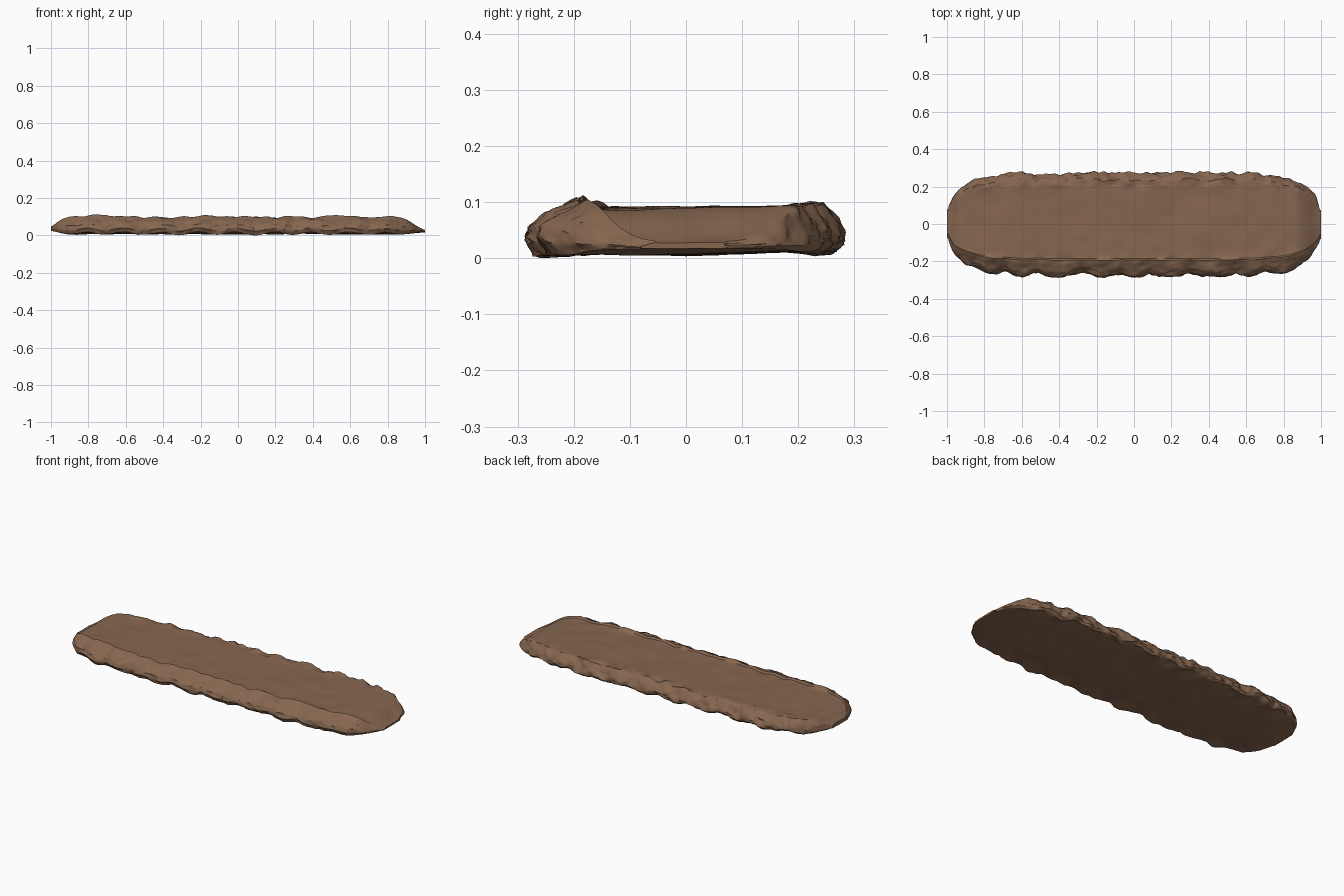
import bpy, bmesh, math
from mathutils import Vector, noise

cube = bpy.data.objects.get("Cube")
if cube:
    bpy.data.objects.remove(cube, do_unlink=True)

mat = bpy.data.materials.new("earth brown")
mat.use_nodes = True
colour = (0.24, 0.135, 0.08, 1)
mat.diffuse_color = colour
mat.node_tree.nodes["Principled BSDF"].inputs["Base Color"].default_value = colour

# Cross-section: fraction of half width, height, number of steps to the next point
PROFILE = [(-1, .04, 3), (-.97, .062, 4), (-.88, .083, 4), (-.76, .1, 3), (-.7, .106, 2),
           (-.67, .096, 14), (0, .097, 14), (.72, .1, 4), (.86, .097, 3), (.94, .075, 3),
           (.99, .052, 2), (1, .035, 2), (.95, .022, 10), (0, .014, 10), (-.95, .018, 3)]
STATIONS = 230


def section():
    """Profile resampled into short steps."""
    points = []
    for i, (y, z, steps) in enumerate(PROFILE):
        y2, z2, _ = PROFILE[(i + 1) % len(PROFILE)]
        points += [(y + (y2 - y) * k / steps, z + (z2 - z) * k / steps) for k in range(steps)]
    return points


def smoothstep(a, b, v):
    t = min(max((v - a) / (b - a), 0), 1)
    return t * t * (3 - 2 * t)


def rough(x, y, z, scale):
    return noise.noise(Vector((x, y, z)) * scale)


def half_width(x):
    return 0.275 * max(1 - abs(x) ** 7, 0.04) ** 0.4


def surface_point(x, f, z):
    """Lumpy slab surface: scalloped rims, wavy underside, tapering ends."""
    y = f * half_width(x)
    rim = smoothstep(.6, .97, abs(f))
    middle = 1 - smoothstep(.75, 1, abs(x))
    # Rounded lobes along the front, smaller crumbs along the back
    if f < 0:
        lobe = abs(math.sin(math.pi * (x + .08 * rough(x, 0, 0, 3) + .09) / .2))
        y -= rim * middle * (.024 * lobe - .012)
    else:
        y += rim * middle * (.016 * rough(x, 4, z, 9) + .014 * rough(x, 2, z, 24))
    y += rim * (.01 * rough(x, y, z, 14) + .007 * rough(x, y, z * 2, 35))
    # Slow swell everywhere, pitted edge on top, waves below
    upper = smoothstep(.03, .09, z)
    z += .004 * rough(x, y, 1, 4) + .003 * rough(x, y, 3, 11)
    z += upper * rim * (.012 * rough(x, y, 5, 18) + .006 * rough(x, y, 6, 45))
    crest = math.exp(-((f + .71) / .07) ** 2) + math.exp(-((f - .85) / .1) ** 2)
    z += crest * middle * (.002 + .014 * rough(x, y, 8, 14))
    z += (1 - upper) * .008 * math.sin(math.pi * (x + .06) / .1) * rim * middle
    # Ends: the left tip stays thick, the right tip thins to a wedge
    t = smoothstep(.86, 1.03, x) if x > 0 else smoothstep(.9, 1.03, -x)
    tip = .026 if x > 0 else .038
    z += (tip - z) * t * (.95 if x > 0 else .85)
    x += .012 * rough(y, z, x, 9) * smoothstep(.85, .97, abs(x)) * (1 - smoothstep(.97, 1, abs(x)))
    return Vector((x, y, max(z, 0)))


# Loft the section along the length
points = section()
bm = bmesh.new()
rings = []
for s in range(STATIONS + 1):
    u = 2 * s / STATIONS - 1
    x = .35 * u + .65 * math.sin(u * math.pi / 2)
    rings.append([bm.verts.new(surface_point(x, f, z)) for f, z in points])
n = len(points)
for a, b in zip(rings, rings[1:]):
    for i in range(n):
        j = (i + 1) % n
        bm.faces.new((a[i], a[j], b[j], b[i]))
bm.faces.new(rings[0])
bm.faces.new(rings[-1])
bmesh.ops.recalc_face_normals(bm, faces=bm.faces)
lowest = min(v.co.z for v in bm.verts)
for v in bm.verts:
    v.co.z -= lowest

mesh = bpy.data.meshes.new("earth_slab")
bm.to_mesh(mesh)
bm.free()
mesh.materials.append(mat)
slab = bpy.data.objects.new("earth_slab", mesh)
bpy.context.collection.objects.link(slab)
bpy.context.view_layer.objects.active = slab
slab.select_set(True)
bpy.ops.object.shade_smooth_by_angle(angle=math.radians(40))
